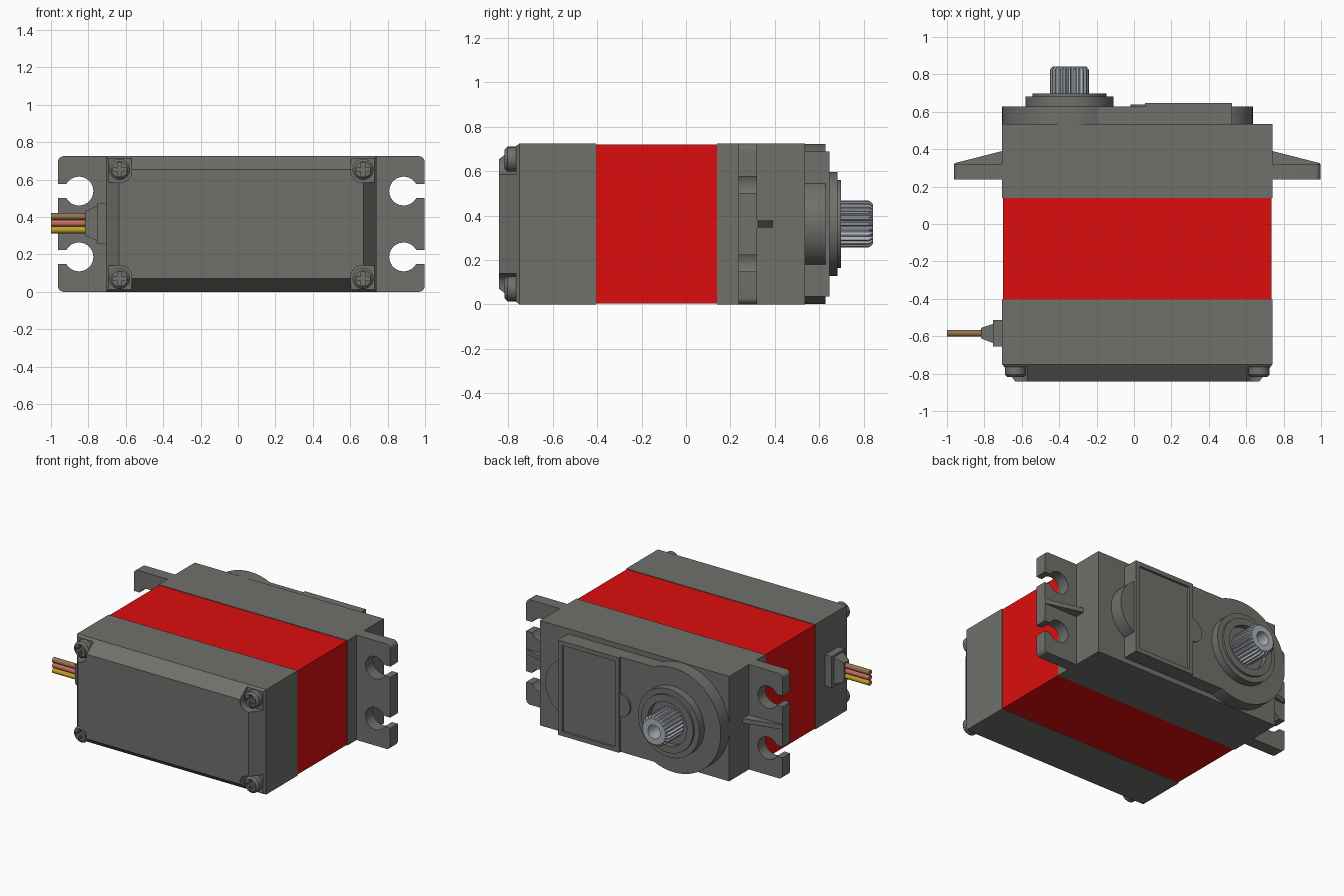
import bpy, bmesh
from math import sin, cos, pi, asin

if "Cube" in bpy.data.objects:
    bpy.data.objects.remove(bpy.data.objects["Cube"])

CX, CZ = 0.0175, 0.3625          # centre of the case
SX = -0.345                      # output shaft axis


def mat(name, r, g, b):
    m = bpy.data.materials.new(name)
    m.diffuse_color = (r, g, b, 1)
    m.use_nodes = True
    m.node_tree.nodes["Principled BSDF"].inputs["Base Color"].default_value = m.diffuse_color
    return m


GREY = mat("dark_grey", 0.16, 0.16, 0.15)
RED = mat("red", 0.72, 0.004, 0.004)
STEEL = mat("steel", 0.42, 0.45, 0.5)


def loft(name, sections, material=GREY, axis='y'):
    """Solid through (outline, position) sections stacked along one axis."""
    bm = bmesh.new()
    rings = []
    for pts, t in sections:
        rings.append([bm.verts.new((a, t, b) if axis == 'y' else (t, a, b)) for a, b in pts])
    n = len(rings[0])
    for lo, hi in zip(rings, rings[1:]):
        for i in range(n):
            j = (i + 1) % n
            bm.faces.new((lo[i], lo[j], hi[j], hi[i]))
    bm.faces.new(rings[0])
    bm.faces.new(rings[-1])
    bmesh.ops.recalc_face_normals(bm, faces=bm.faces)
    me = bpy.data.meshes.new(name)
    bm.to_mesh(me)
    bm.free()
    ob = bpy.data.objects.new(name, me)
    bpy.context.collection.objects.link(ob)
    me.materials.append(material)
    return ob


def prism(name, pts, y0, y1, material=GREY):
    return loft(name, [(pts, y0), (pts, y1)], material)


def rect(x0, x1, z0, z1):
    return [(x0, z0), (x1, z0), (x1, z1), (x0, z1)]


def circle(x, z, r, n=48):
    return [(x + r * cos(2 * pi * i / n), z + r * sin(2 * pi * i / n)) for i in range(n)]


def rrect(x0, x1, z0, z1, r, n=6):
    x0, x1 = sorted((x0, x1))
    z0, z1 = sorted((z0, z1))
    pts = []
    for k, (x, z) in enumerate([(x1 - r, z1 - r), (x0 + r, z1 - r), (x0 + r, z0 + r), (x1 - r, z0 + r)]):
        pts += [(x + r * cos((k + i / n) * pi / 2), z + r * sin((k + i / n) * pi / 2)) for i in range(n + 1)]
    return pts


def boolean(ob, other, op='DIFFERENCE'):
    m = ob.modifiers.new("bool", 'BOOLEAN')
    m.object, m.operation, m.solver = other, op, 'EXACT'
    bpy.context.view_layer.objects.active = ob
    bpy.ops.object.modifier_apply(modifier=m.name)
    bpy.data.objects.remove(other)


# case: three blocks, the red middle slightly inset
body = rect(-0.705, 0.74, 0, 0.725)
prism("rear_case", body, -0.75, -0.405)
prism("middle_case", rect(-0.701, 0.736, 0.004, 0.721), -0.41, 0.145, RED)
prism("gear_case", body, 0.14, 0.535)

# chamfered end cover with notched corners
cover = loft("end_cover", [(body, -0.75), (rect(-0.635, 0.67, 0.07, 0.655), -0.842)])
corners = [(s, t) for s in (-1, 1) for t in (-1, 1)]
for s, t in corners:
    boolean(cover, prism("cut", rrect(CX + s * 0.586, CX + s * 0.9, CZ + t * 0.222, CZ + t * 0.5, 0.06), -0.9, -0.765))

# cross-head screws in the notches
for s, t in corners:
    x, z = CX + s * 0.651, CZ + t * 0.292
    screw = loft("cover_screw", [(circle(x, z, 0.056, 32), -0.755), (circle(x, z, 0.056, 32), -0.805),
                                 (circle(x, z, 0.043, 32), -0.818)])
    w, l = 0.011, 0.036
    quarter = [(l, -w), (l, w), (w, w)]
    plus = []
    for k in range(4):
        c, d = round(cos(k * pi / 2)), round(sin(k * pi / 2))
        plus += [(x + a * c - b * d, z + a * d + b * c) for a, b in quarter]
    boolean(screw, prism("cut", plus, -0.9, -0.795))

# mounting ears with keyhole slots and a tapered rib
for s in (-1, 1):
    ear = prism("mounting_ear", rrect(CX + s * 0.66, CX + s * 0.98, 0, 0.725, 0.03), 0.237, 0.32)
    for t in (-1, 1):
        r, w, d, z = 0.077, 0.037, 0.868, CZ + t * 0.176
        a0 = asin(w / r)
        arc = [a0 + (2 * pi - 2 * a0) * i / 32 for i in range(33)]
        key = [(d + r * cos(a), z + r * sin(a)) for a in arc] + [(1.1, z - w), (1.1, z + w)]
        boolean(ear, prism("cut", [(CX + s * a, b) for a, b in key], 0.1, 0.5))
    loft("ear_rib", [(rect(CX + s * 0.7, CX + s * e, CZ - 0.016, CZ + 0.016), y)
                     for e, y in ((0.978, 0.3), (0.978, 0.325), (0.7225, 0.39))])

# raised gear cover: round housing, plate and rounded end
gear = prism("gear_cover", circle(SX, CZ, 0.36, 96), 0.52, 0.628)
boolean(gear, prism("plate", rect(SX, 0.525, 0.035, 0.69), 0.52, 0.628), 'UNION')
boolean(gear, prism("end", circle(0.429, CZ, 0.206, 64), 0.52, 0.628), 'UNION')

# label panel: rim with sunken middle and a round tab
panel = prism("panel_frame", rect(0.06, 0.525, 0.035, 0.69), 0.6, 0.646)
boolean(panel, prism("cut", rect(0.09, 0.495, 0.065, 0.66), 0.63, 0.7))
tab = prism("panel_tab", circle(0.06, CZ, 0.08, 32), 0.6, 0.64)
boolean(tab, prism("cut", rect(0.065, 0.3, 0, 0.7), 0.5, 0.7))

# stepped boss round the shaft
boss = prism("shaft_boss", circle(SX, CZ, 0.235, 64), 0.61, 0.683)
boolean(boss, prism("cut", circle(SX, CZ, 0.15, 64), 0.66, 0.8))
ring = prism("bearing_ring", circle(SX, CZ, 0.198, 64), 0.67, 0.698)
boolean(ring, prism("cut", circle(SX, CZ, 0.15, 64), 0.6, 0.8))

# splined output shaft with a bore
TEETH = 24


def spline(tip, root):
    pts = []
    for i in range(TEETH):
        for f, r in ((-0.38, root), (-0.16, tip), (0.16, tip), (0.38, root)):
            a = 2 * pi * (i + f) / TEETH
            pts.append((SX + r * cos(a), CZ + r * sin(a)))
    return pts


shaft = loft("output_shaft", [(spline(0.105, 0.09), 0.64), (spline(0.105, 0.09), 0.825),
                              (spline(0.089, 0.086), 0.842)], STEEL)
boolean(shaft, prism("cut", circle(SX, CZ, 0.047, 32), 0.74, 0.9, STEEL))

# cable grommet and three wires
loft("cable_grommet", [(rect(-0.655, -0.512, 0.258, 0.475), x) for x in (-0.69, -0.755)], axis='x')
loft("strain_relief", [(rect(-0.635, -0.535, 0.275, 0.46), -0.74), (rect(-0.635, -0.535, 0.275, 0.46), -0.757),
                       (rect(-0.612, -0.556, 0.3, 0.43), -0.818)], axis='x')
for name, z, col in (("yellow_wire", 0.331, (0.52, 0.36, 0.02)), ("red_wire", 0.367, (0.55, 0.15, 0.11)),
                     ("brown_wire", 0.403, (0.3, 0.18, 0.08))):
    loft(name, [(circle(-0.584, z, 0.018, 20), x) for x in (-1.0, -0.8)], mat(name, *col), 'x')

# smooth curved walls, keep hard edges
bpy.ops.object.select_all(action='SELECT')
bpy.ops.object.shade_smooth_by_angle(angle=pi / 9)
